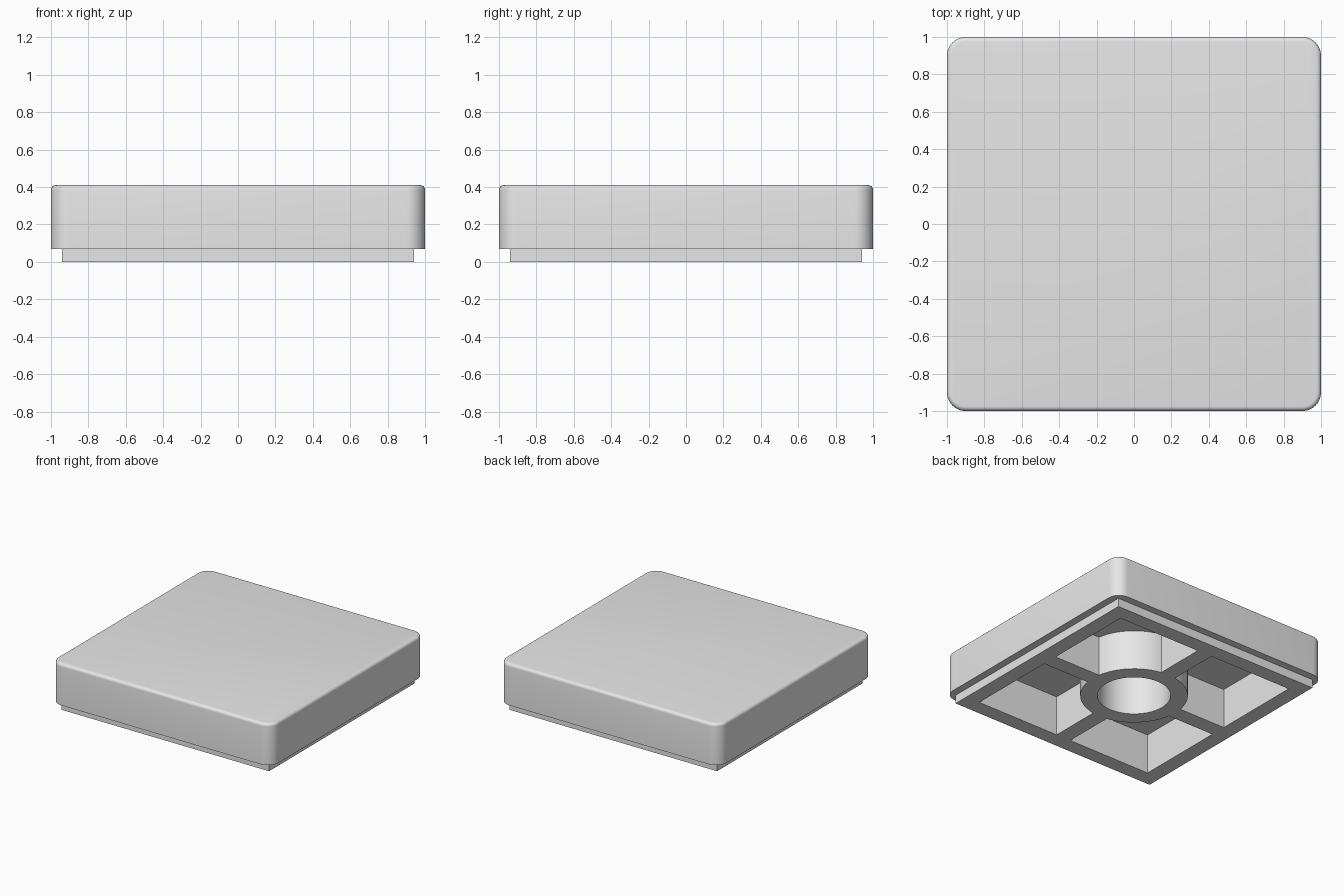
import bpy, bmesh
from math import sin, cos, pi, radians

cube = bpy.data.objects.get("Cube")
if cube:
    bpy.data.objects.remove(cube, do_unlink=True)

BASE, SHOULDER, FLOOR, TOP = 0.0, 0.07, 0.325, 0.41
SKIRT, CAVITY, RIB = 0.94, 0.815, 0.066
TUBE_OUT, TUBE_IN = 0.40, 0.272

grey = bpy.data.materials.new("plain grey")
grey.use_nodes = True
grey.diffuse_color = (0.8, 0.8, 0.8, 1)
grey.node_tree.nodes["Principled BSDF"].inputs["Base Color"].default_value = grey.diffuse_color


def finish(name, bm):
    bmesh.ops.remove_doubles(bm, verts=bm.verts, dist=0.0001)
    bmesh.ops.recalc_face_normals(bm, faces=bm.faces)
    mesh = bpy.data.meshes.new(name)
    bm.to_mesh(mesh)
    bm.free()
    mesh.materials.append(grey)
    obj = bpy.data.objects.new(name, mesh)
    bpy.context.collection.objects.link(obj)
    return obj


def box(name, x0, x1, y0, y1, z0, z1):
    bm = bmesh.new()
    bmesh.ops.create_cube(bm, size=1)
    for v in bm.verts:
        v.co.x = x1 if v.co.x > 0 else x0
        v.co.y = y1 if v.co.y > 0 else y0
        v.co.z = z1 if v.co.z > 0 else z0
    return finish(name, bm)


def loft(name, rings, steps, closed=False):
    """Join rounded-square rings (half width, corner radius, height)."""
    bm = bmesh.new()
    loops = []
    for half, radius, z in rings:
        loop = []
        for corner in range(4):
            mid = corner * pi / 2 + pi / 4
            cx = (half - radius) * (1 if cos(mid) > 0 else -1)
            cy = (half - radius) * (1 if sin(mid) > 0 else -1)
            for i in range(steps + 1):
                a = (corner + i / steps) * pi / 2
                loop.append(bm.verts.new((cx + radius * cos(a), cy + radius * sin(a), z)))
        loops.append(loop)
    pairs = list(zip(loops, loops[1:]))
    if closed:
        pairs.append((loops[-1], loops[0]))
    else:
        bm.faces.new(loops[0])
        bm.faces.new(loops[-1])
    n = len(loops[0])
    for low, high in pairs:
        for i in range(n):
            j = (i + 1) % n
            bm.faces.new((low[i], low[j], high[j], high[i]))
    return finish(name, bm)


def smooth(obj):
    bpy.ops.object.select_all(action="DESELECT")
    obj.select_set(True)
    bpy.context.view_layer.objects.active = obj
    bpy.ops.object.shade_smooth_by_angle(angle=radians(35))


# Rounded cap with a small fillet around the top
fillet, corner = 0.025, 0.1
rings = [(1, corner, SHOULDER)]
for i in range(6):
    a = i / 5 * pi / 2
    inset = fillet * (1 - cos(a))
    rings.append((1 - inset, corner - inset, TOP - fillet + fillet * sin(a)))
cap = loft("cap", rings, 8)

# Square skirt under the cap
skirt = box("skirt", -SKIRT, SKIRT, -SKIRT, SKIRT, BASE, SHOULDER)

# Hollow underside
cutter = box("cavity_cutter", -CAVITY, CAVITY, -CAVITY, CAVITY, -0.2, FLOOR)
cutter.hide_render = True
for obj in (cap, skirt):
    mod = obj.modifiers.new("cavity", "BOOLEAN")
    mod.operation = "DIFFERENCE"
    mod.solver = "EXACT"
    mod.object = cutter
    bpy.ops.object.select_all(action="DESELECT")
    obj.select_set(True)
    bpy.context.view_layer.objects.active = obj
    bpy.ops.object.modifier_apply(modifier=mod.name)
bpy.data.objects.remove(cutter, do_unlink=True)
smooth(cap)

# Central tube
tube = loft("central_tube", [
    (TUBE_OUT, TUBE_OUT, BASE), (TUBE_OUT, TUBE_OUT, FLOOR),
    (TUBE_IN, TUBE_IN, FLOOR), (TUBE_IN, TUBE_IN, BASE)], 12, closed=True)
smooth(tube)

# Four ribs from the tube to the skirt
inner = TUBE_OUT - 0.01
for side, s in (("left", 1), ("right", -1)):
    lo, hi = sorted((s * inner, s * CAVITY))
    box(side + "_rib", lo, hi, -RIB, RIB, BASE, FLOOR)
for side, s in (("back", 1), ("front", -1)):
    lo, hi = sorted((s * inner, s * CAVITY))
    box(side + "_rib", -RIB, RIB, lo, hi, BASE, FLOOR)
